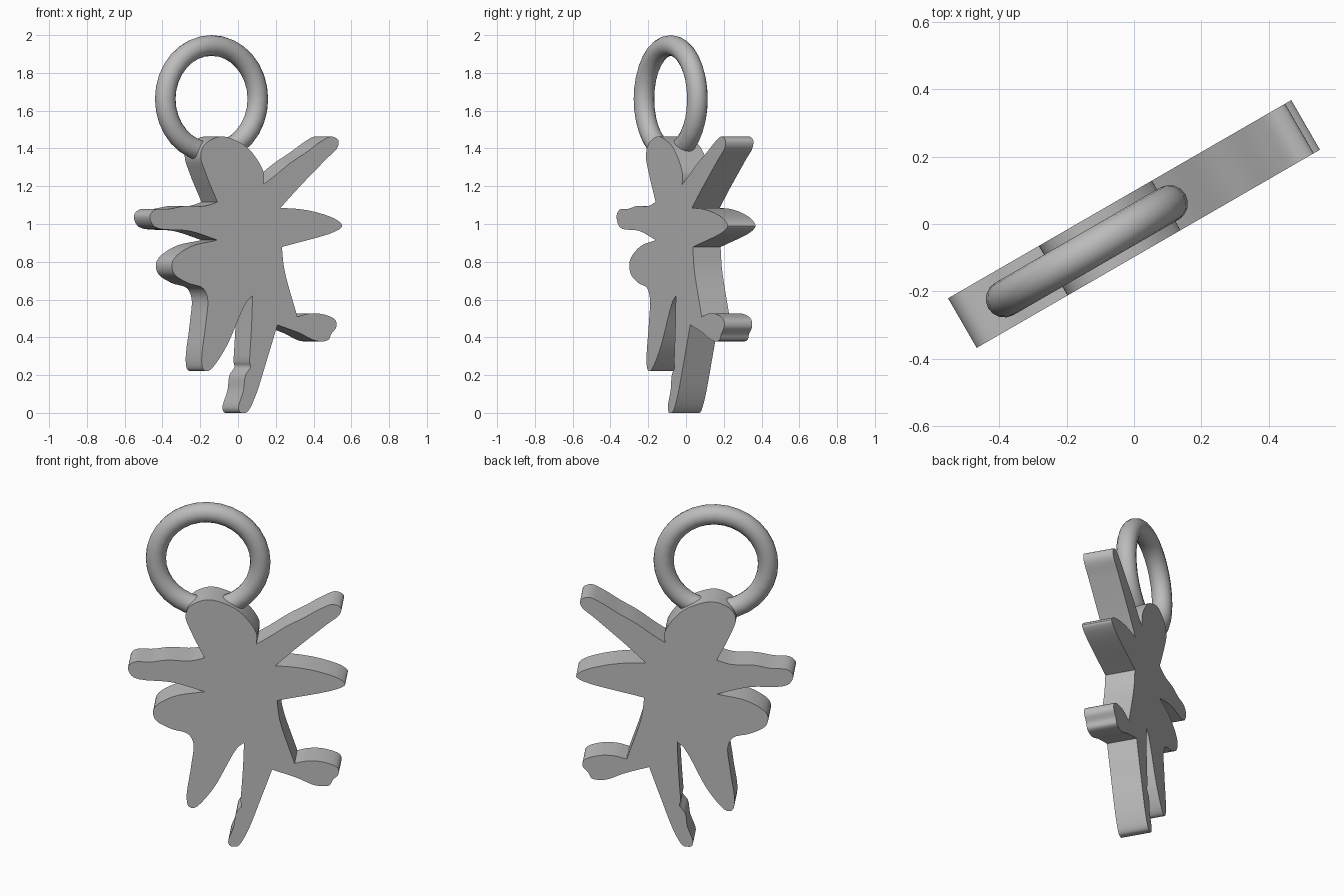
import bpy, bmesh, math
from mathutils import Vector

if "Cube" in bpy.data.objects:
    bpy.data.objects.remove(bpy.data.objects["Cube"])

TURN = math.radians(30)   # whole charm is turned about z
HALF = 0.085              # half plate thickness

grey = bpy.data.materials.new("plain grey")
grey.diffuse_color = (0.5, 0.5, 0.5, 1)
grey.use_nodes = True
grey.node_tree.nodes["Principled BSDF"].inputs["Base Color"].default_value = grey.diffuse_color

# Outline as smooth strokes (u, z); each stroke starts at a sharp corner
# and runs to the first point of the next one.
strokes = [
    # head
    [(.107, 1.21), (.107, 1.275), (.02, 1.395), (-.07, 1.445), (-.16, 1.463),
     (-.253, 1.42), (-.277, 1.36), (-.247, 1.27)],
    # left upper arm
    [(-.174, 1.116), (-.253, 1.095), (-.375, 1.095), (-.466, 1.08), (-.558, 1.075),
     (-.588, 1.042), (-.558, .985), (-.345, .963)],
    # left lower arm and left leg
    [(-.174, .915), (-.345, .878), (-.448, .804), (-.442, .74), (-.357, .688),
     (-.265, .661), (-.235, .608), (-.247, .466), (-.271, .28), (-.259, .228),
     (-.229, .222), (-.131, .333), (.003, .587)],
    # middle leg, with a small kink on its inner side
    [(.04, .62), (.034, .466)],
    [(.021, .27), (.027, .243), (-.003, .2), (-.015, .122), (-.046, .026),
     (-.034, .002), (.003, .002), (.046, .063), (.137, .307)],
    # right foot
    [(.192, .466), (.326, .423), (.43, .381), (.503, .386), (.521, .418),
     (.552, .455), (.546, .492), (.46, .524), (.375, .524)],
    # right flank
    [(.314, .508), (.235, .757)],
    # right lower arm
    [(.219, .878), (.552, .963), (.588, .99), (.558, 1.02), (.448, 1.058), (.326, 1.079)],
    # right upper arm
    [(.21, 1.085), (.326, 1.196), (.485, 1.339), (.56, 1.407), (.564, 1.444),
     (.521, 1.463), (.454, 1.434), (.363, 1.376), (.271, 1.323), (.174, 1.254)],
]


def smooth(points, steps=5):
    """Centripetal spline through the points, without the last one."""
    p = [Vector(q) for q in points]
    p = [2 * p[0] - p[1]] + p + [2 * p[-1] - p[-2]]
    out = []
    for a, b, c, d in zip(p, p[1:], p[2:], p[3:]):
        t0 = 0
        t1 = t0 + math.sqrt((b - a).length)
        t2 = t1 + math.sqrt((c - b).length)
        t3 = t2 + math.sqrt((d - c).length)
        mix = lambda v, w, s, e, t: v * ((e - t) / (e - s)) + w * ((t - s) / (e - s))
        for i in range(steps):
            t = t1 + (t2 - t1) * i / steps
            ab, bc, cd = mix(a, b, t0, t1, t), mix(b, c, t1, t2, t), mix(c, d, t2, t3, t)
            out.append(mix(mix(ab, bc, t0, t2, t), mix(bc, cd, t1, t3, t), t1, t2, t))
    return out


def finish(obj):
    obj.data.materials.append(grey)
    bpy.ops.object.select_all(action='DESELECT')
    obj.select_set(True)
    bpy.context.view_layer.objects.active = obj
    bpy.ops.object.shade_smooth_by_angle(angle=math.radians(32))


# Flat figure cut from a plate
outline = []
for i, stroke in enumerate(strokes):
    outline += smooth(stroke + [strokes[(i + 1) % len(strokes)][0]])
bm = bmesh.new()
face = bm.faces.new([bm.verts.new((p.x, -HALF, max(p.y, 0))) for p in outline])
new = bmesh.ops.extrude_face_region(bm, geom=[face], use_keep_orig=True)["geom"]
for v in new:
    if isinstance(v, bmesh.types.BMVert):
        v.co.y = HALF
bmesh.ops.recalc_face_normals(bm, faces=bm.faces)
mesh = bpy.data.meshes.new("figure_plate")
bm.to_mesh(mesh)
bm.free()
figure = bpy.data.objects.new("figure_plate", mesh)
bpy.context.collection.objects.link(figure)
figure.rotation_euler.z = TURN
finish(figure)

# Hanging ring sunk into the top of the head
bpy.ops.mesh.primitive_torus_add(
    major_radius=0.283, minor_radius=0.055, major_segments=32, minor_segments=16,
    location=(-0.14, -0.081, 1.662), rotation=(math.pi / 2, 0, TURN))
ring = bpy.context.object
ring.name = "hanging_ring"
finish(ring)
